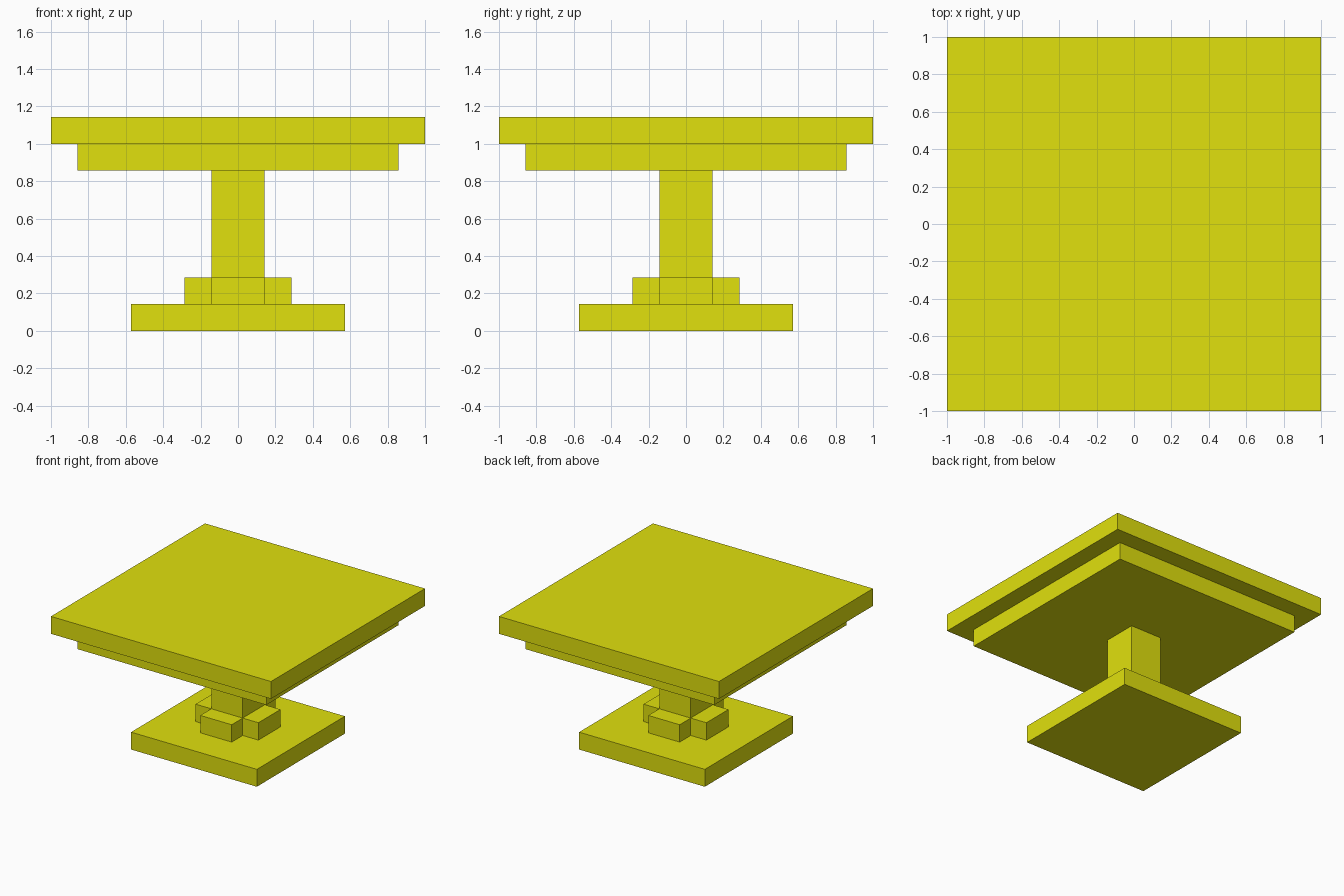
import bpy
from mathutils import Vector

if "Cube" in bpy.data.objects:
    bpy.data.objects.remove(bpy.data.objects["Cube"])

U = 1 / 7  # the model sits on a grid of sevenths

yellow = bpy.data.materials.new("yellow")
yellow.diffuse_color = (0.75, 0.75, 0.004, 1)
yellow.use_nodes = True
yellow.node_tree.nodes["Principled BSDF"].inputs["Base Color"].default_value = yellow.diffuse_color


def block(name, lo, hi):
    """Box between two corners given in grid units."""
    lo, hi = Vector(lo) * U, Vector(hi) * U
    bpy.ops.mesh.primitive_cube_add(size=1, location=(lo + hi) / 2)
    ob = bpy.context.object
    ob.name = name
    ob.scale = hi - lo
    bpy.ops.object.transform_apply(location=False, rotation=False, scale=True)
    ob.data.materials.append(yellow)
    return ob


# Square slabs and column: half width, bottom, top
for name, r, z0, z1 in (
    ("base_plate", 4, 0, 1),
    ("column", 1, 1, 6),
    ("under_top", 6, 6, 7),
    ("table_top", 7, 7, 8),
):
    block(name, (-r, -r, z0), (r, r, z1))

# Four foot blocks around the column
block("foot_block_right", (1, -1, 1), (2, 1, 2))
block("foot_block_left", (-2, -1, 1), (-1, 1, 2))
block("foot_block_back", (-1, 1, 1), (1, 2, 2))
block("foot_block_front", (-1, -2, 1), (1, -1, 2))
